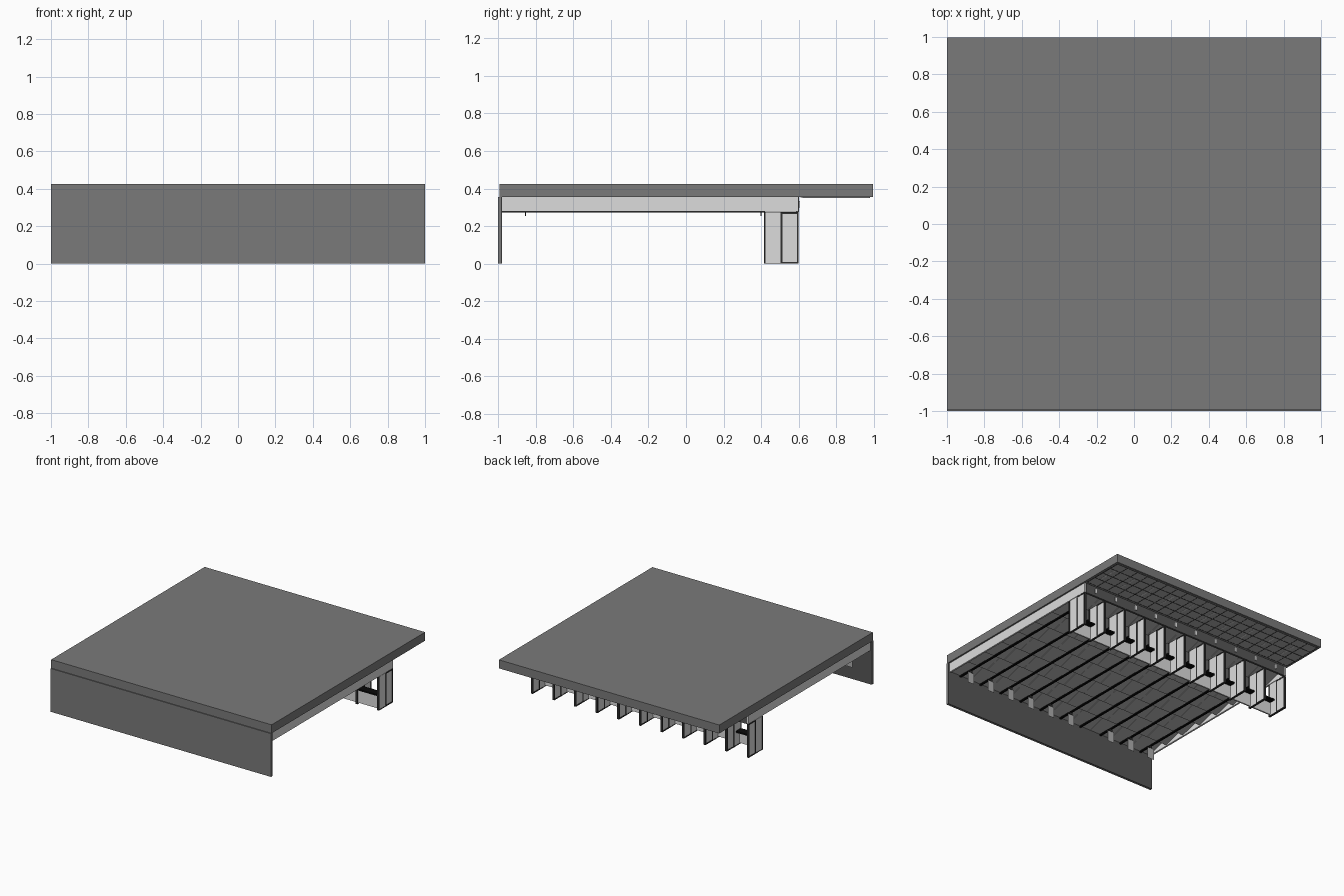
import bpy, bmesh, math

if "Cube" in bpy.data.objects:
    bpy.data.objects.remove(bpy.data.objects["Cube"])


def material(name, v):
    m = bpy.data.materials.new(name)
    m.diffuse_color = (v, v, v, 1)
    m.use_nodes = True
    m.node_tree.nodes["Principled BSDF"].inputs["Base Color"].default_value = m.diffuse_color
    return m


GREY = material("concrete grey", 0.195)
SHADE = material("deep grey", 0.095)
MID = material("ceiling grey", 0.43)
LIGHT = material("light grey panel", 0.72)
DARK = material("dark frame", 0.03)
BLACK = material("black", 0.003)
WHITE = material("pale white", 0.9)


def finish(name, bm, mat):
    me = bpy.data.meshes.new(name)
    bmesh.ops.recalc_face_normals(bm, faces=bm.faces)
    bm.to_mesh(me)
    bm.free()
    me.materials.append(mat)
    ob = bpy.data.objects.new(name, me)
    bpy.context.collection.objects.link(ob)
    return ob


def boxes(name, mat, items):
    """One object made of boxes, each (x0, x1, y0, y1, z0, z1)."""
    bm = bmesh.new()
    for x0, x1, y0, y1, z0, z1 in items:
        vs = bmesh.ops.create_cube(bm, size=1)["verts"]
        for v in vs:
            v.co.x = x1 if v.co.x > 0 else x0
            v.co.y = y1 if v.co.y > 0 else y0
            v.co.z = z1 if v.co.z > 0 else z0
    return finish(name, bm, mat)


PITCH = 0.196
LANES = [(i - 4.5) * PITCH for i in range(10)]
DIVIDERS = [(i - 5) * PITCH for i in range(11)]

# Shell: roof slab, end wall with dark backstop lining, side beams, fascia over the booths
boxes("roof_slab", GREY, [(-1, 1, -0.993, 0.997, 0.355, 0.425)])
boxes("end_wall", GREY, [(-1, 1, -1, -0.985, 0, 0.355)])
boxes("backstop_lining", SHADE, [(-1, 1, -0.985, -0.98, 0, 0.355)])
boxes("side_beams", LIGHT, [(s * 0.98 - 0.007, s * 0.98 + 0.007, -0.98, 0.6, 0.278, 0.355)
                            for s in (-1, 1)])
boxes("booth_fascia", SHADE, [(-0.973, 0.973, 0.585, 0.602, 0.275, 0.355)])
boxes("fascia_lamps", WHITE, [(x - 0.008, x + 0.008, 0.602, 0.608, 0.30, 0.335) for x in LANES])

# Sloped ceiling baffles, low edge downrange
N = 8
Y0, Y1 = -0.98, 0.585
step = (Y1 - Y0) / N
bm = bmesh.new()
for i in range(N):
    a = Y0 + i * step
    b = a + step
    for x in LANES:
        prof = [(a, 0.285), (a, 0.297), (b, 0.352), (b, 0.340)]
        ends = [[bm.verts.new((x + s * (PITCH / 2 - 0.0015), y, z)) for y, z in prof]
                for s in (-1, 1)]
        bm.faces.new(ends[0])
        bm.faces.new(ends[1])
        for k in range(4):
            j = (k + 1) % 4
            bm.faces.new((ends[0][k], ends[0][j], ends[1][j], ends[1][k]))
finish("ceiling_baffles", bm, MID)

# Lane rails with hanging paper targets
boxes("lane_rails", BLACK, [(x - 0.008, x + 0.008, -0.98, 0.42, 0.272, 0.282) for x in LANES])
sheets, clips = [], []
for i, x in enumerate(LANES):
    y = 0.40 if i == 3 else -0.855
    clips.append((x - 0.012, x + 0.012, y - 0.003, y + 0.003, 0.255, 0.274))
    sheets.append((x - 0.03, x + 0.03, y - 0.0004, y + 0.0004, 0.165, 0.256))
boxes("target_clips", DARK, clips)
boxes("target_sheets", MID, sheets)

# Booth dividers: light panels held in dark frames
panels, frames = [], []
for x in DIVIDERS:
    panels.append((x - 0.006, x + 0.006, 0.42, 0.597, 0.004, 0.275))
    for y in (0.415, 0.504, 0.590):
        frames.append((x - 0.009, x + 0.009, y, y + 0.009, 0, 0.275))
    for z in (0, 0.266):
        frames.append((x - 0.0085, x + 0.0085, 0.51, 0.595, z, z + 0.009))
    frames.append((x - 0.0085, x + 0.0085, 0.42, 0.51, 0, 0.005))
boxes("booth_dividers", LIGHT, panels)
boxes("divider_frames", DARK, frames)

# Booth fronts and shooting counters
half = PITCH / 2 - 0.008
boxes("booth_fronts", LIGHT, [(x - half, x + half, 0.425, 0.437, 0.01, 0.112) for x in LANES])
boxes("booth_counters", BLACK, [(x - half, x + half, 0.42, 0.485, 0.112, 0.124) for x in LANES])

# Rear waiting area ceiling: tiled soffit, thin grid lines and light bars
boxes("rear_ceiling", MID, [(-0.98, 0.98, 0.61, 0.98, 0.3525, 0.3555)])
grid = [(-0.98, 0.98, y, y + 0.004, 0.351, 0.353) for y in (0.62, 0.71, 0.80, 0.89, 0.975)]
grid += [(-0.98 + i * PITCH / 2 - 0.002, -0.98 + i * PITCH / 2 + 0.002, 0.62, 0.978, 0.351, 0.353)
         for i in range(21)]
boxes("ceiling_grid", DARK, grid)
boxes("ceiling_light_bars", WHITE, [(x - 0.005, x + 0.005, y, y + 0.07, 0.351, 0.353)
                                    for x in [l + PITCH / 4 for l in LANES]
                                    for y in (0.723, 0.813)])
